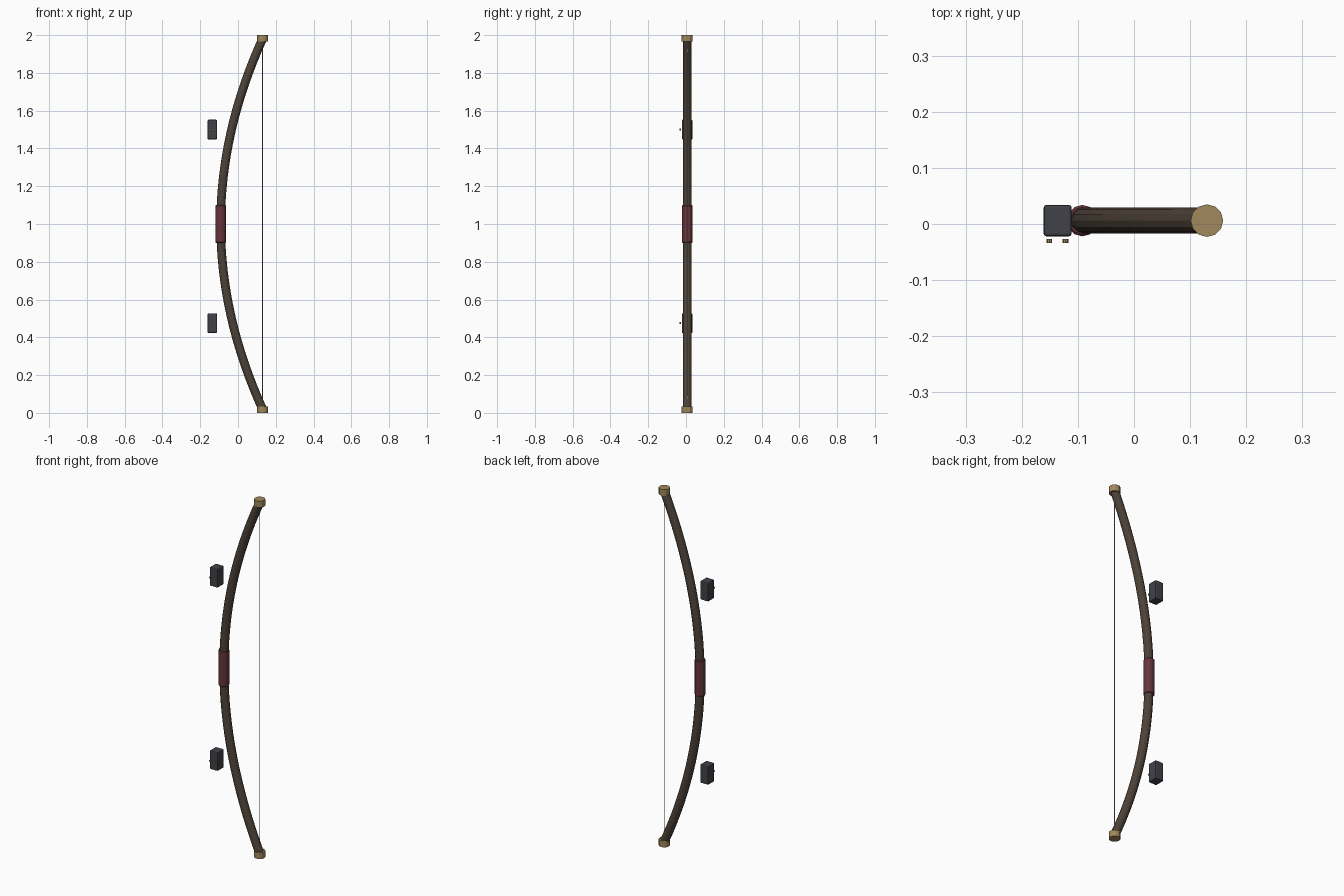
import bpy, bmesh, math
from mathutils import Matrix, Vector

if "Cube" in bpy.data.objects:
    bpy.data.objects.remove(bpy.data.objects["Cube"])

Y = 0.006          # centre plane of the bow
TIP_X, MID_X = 0.13, -0.092


def material(name, rgb):
    m = bpy.data.materials.new(name)
    m.diffuse_color = (*rgb, 1)
    m.use_nodes = True
    m.node_tree.nodes["Principled BSDF"].inputs["Base Color"].default_value = m.diffuse_color
    return m


WOOD = material("dark_wood", (0.075, 0.055, 0.04))
LEATHER = material("red_leather", (0.13, 0.035, 0.045))
BRASS = material("brass", (0.36, 0.25, 0.11))
STEEL = material("dark_steel", (0.05, 0.055, 0.065))
CORD = material("cord", (0.3, 0.28, 0.25))


def finish(name, bm, mat):
    bmesh.ops.recalc_face_normals(bm, faces=bm.faces)
    mesh = bpy.data.meshes.new(name)
    bm.to_mesh(mesh)
    bm.free()
    mesh.materials.append(mat)
    ob = bpy.data.objects.new(name, mesh)
    bpy.context.collection.objects.link(ob)
    return ob


def bevel(ob, width, segments=1):
    mod = ob.modifiers.new("bevel", 'BEVEL')
    mod.width, mod.segments = width, segments
    mod.limit_method, mod.angle_limit = 'ANGLE', math.radians(50)


def cylinder(name, loc, radius, depth, mat, sides=12, axis='Z'):
    bm = bmesh.new()
    rot = Matrix.Rotation(math.pi / 2, 4, 'X') if axis == 'Y' else Matrix()
    bmesh.ops.create_cone(bm, cap_ends=True, segments=sides, radius1=radius, radius2=radius,
                          depth=depth, matrix=Matrix.Translation(loc) @ rot)
    return finish(name, bm, mat)


def box(name, loc, size, mat):
    bm = bmesh.new()
    bmesh.ops.create_cube(bm, size=1, matrix=Matrix.Translation(loc) @ Matrix.Diagonal((*size, 1)))
    return finish(name, bm, mat)


# Bow stave: a ring swept along a parabola
def stave(radius=0.023, sides=12, steps=32):
    bm = bmesh.new()
    rings = []
    for i in range(steps + 1):
        t = -1 + 2 * i / steps
        centre = Vector((MID_X + (TIP_X - MID_X) * t * t, Y, 1 + 0.98 * t))
        tangent = Vector((2 * (TIP_X - MID_X) * t, 0, 0.98)).normalized()
        side = Vector((0, 1, 0))
        out = side.cross(tangent)
        rings.append([bm.verts.new(centre + radius * (math.cos(a) * out + math.sin(a) * side))
                      for a in (2 * math.pi * k / sides for k in range(sides))])
    for r0, r1 in zip(rings, rings[1:]):
        for k in range(sides):
            n = (k + 1) % sides
            bm.faces.new((r0[k], r0[n], r1[n], r1[k]))
    bm.faces.new(rings[0])
    bm.faces.new(rings[-1])
    return finish("stave", bm, WOOD)


stave()

# Grip and string
grip = cylinder("grip", (MID_X, Y, 1.0), 0.028, 0.2, LEATHER)
bevel(grip, 0.004)
cylinder("string", (TIP_X, Y, 1.0), 0.002, 1.96, CORD, sides=6)

# Tip caps
for label, z in (("lower", 0.0175), ("upper", 1.9825)):
    cylinder(label + "_tip", (TIP_X, Y, z), 0.029, 0.035, BRASS)

# Floating blocks with their pairs of studs
for label, z in (("lower", 0.475), ("upper", 1.5)):
    block = box(label + "_block", (-0.136, Y, z), (0.05, 0.056, 0.104), STEEL)
    bevel(block, 0.005, 2)
    for n, x in enumerate((-0.151, -0.122)):
        cylinder(f"{label}_stud_{n + 1}", (x, -0.030, z), 0.005, 0.007, BRASS, sides=8, axis='Y')
